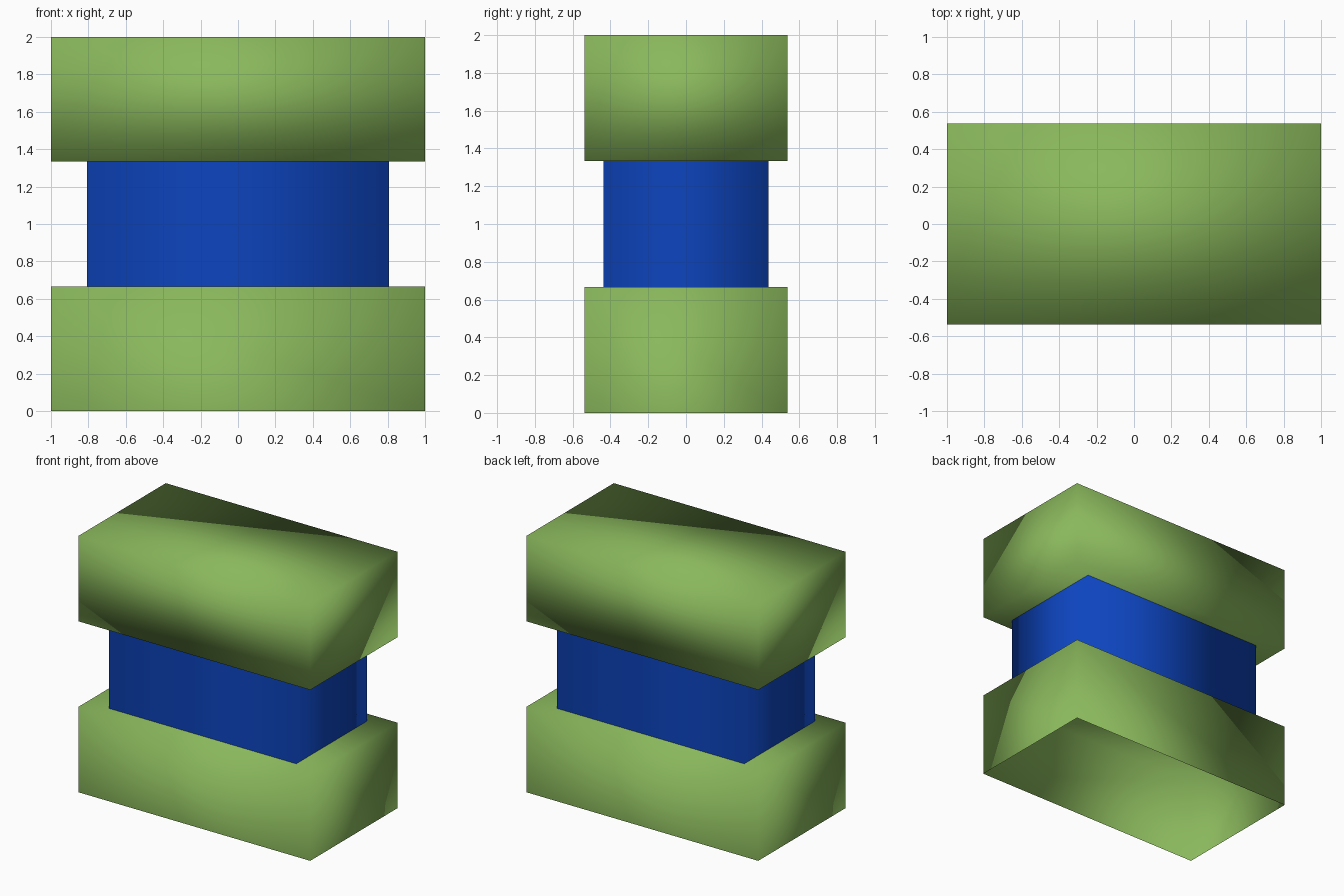
import bpy, bmesh
from mathutils import Vector

if "Cube" in bpy.data.objects:
    bpy.data.objects.remove(bpy.data.objects["Cube"])


def make_material(name, rgb):
    mat = bpy.data.materials.new(name)
    mat.diffuse_color = (*rgb, 1.0)
    mat.use_nodes = True
    mat.node_tree.nodes["Principled BSDF"].inputs["Base Color"].default_value = mat.diffuse_color
    return mat


green = make_material("leaf green", (0.254, 0.479, 0.107))
blue = make_material("deep blue", (0.004, 0.058, 0.515))


def block(name, half_x, half_y, z0, z1, mat, open_top=False, open_bottom=False):
    """Smooth-shaded box, optionally without its top or bottom face."""
    bm = bmesh.new()
    bmesh.ops.create_cube(bm, size=1.0)
    bmesh.ops.scale(bm, vec=(2 * half_x, 2 * half_y, z1 - z0), verts=bm.verts)
    bmesh.ops.translate(bm, vec=Vector((0, 0, (z0 + z1) / 2)), verts=bm.verts)
    bm.normal_update()
    removed = [f for f in bm.faces
               if (open_top and f.normal.z > 0.5) or (open_bottom and f.normal.z < -0.5)]
    bmesh.ops.delete(bm, geom=removed, context='FACES_ONLY')
    for f in bm.faces:
        f.smooth = True
    mesh = bpy.data.meshes.new(name)
    bm.to_mesh(mesh)
    bm.free()
    mesh.materials.append(mat)
    obj = bpy.data.objects.new(name, mesh)
    bpy.context.collection.objects.link(obj)
    return obj


LOW, HIGH = 2 / 3, 4 / 3

# Base block, open underneath
block("base_block", 1.0, 0.538, 0.0, LOW, green, open_bottom=True)
# Narrower middle: a sleeve of four walls between the blocks
block("middle_sleeve", 0.808, 0.436, LOW, HIGH, blue, open_top=True, open_bottom=True)
# Closed upper block
block("top_block", 1.0, 0.538, HIGH, 2.0, green)
